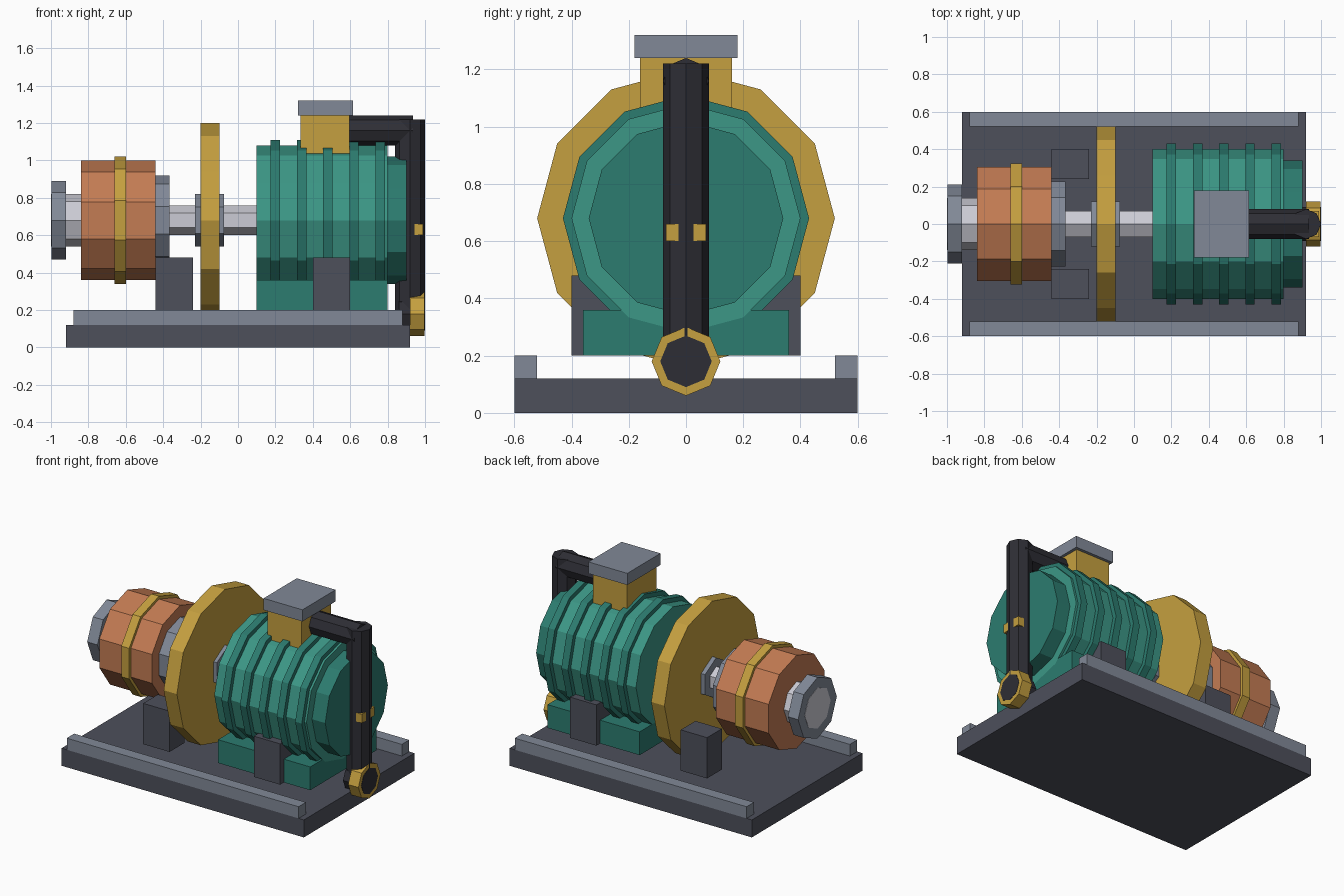
import bpy, bmesh
from math import sin, cos, pi
from mathutils import Vector

cube = bpy.data.objects.get("Cube")
if cube:
    bpy.data.objects.remove(cube, do_unlink=True)


def material(name, rgb):
    m = bpy.data.materials.new(name)
    m.use_nodes = True
    m.diffuse_color = (*rgb, 1)
    m.node_tree.nodes["Principled BSDF"].inputs["Base Color"].default_value = (*rgb, 1)
    return m


GOLD = material("brass", (0.56, 0.35, 0.05))
COPPER = material("copper", (0.55, 0.20, 0.087))
GREEN = material("light_green", (0.045, 0.31, 0.24))
DARK_GREEN = material("dark_green", (0.025, 0.20, 0.16))
STEEL = material("grey_steel", (0.22, 0.25, 0.31))
BRIGHT = material("bright_steel", (0.60, 0.60, 0.66))
SLATE = material("slate", (0.075, 0.079, 0.105))
BLACK = material("black_pipe", (0.027, 0.027, 0.035))


def finish(name, bm, mat):
    bmesh.ops.recalc_face_normals(bm, faces=bm.faces)
    mesh = bpy.data.meshes.new(name)
    bm.to_mesh(mesh)
    bm.free()
    mesh.materials.append(mat)
    ob = bpy.data.objects.new(name, mesh)
    bpy.context.collection.objects.link(ob)
    return ob


def box(name, mat, x, y, z):
    """Box from (min, max) ranges."""
    bm = bmesh.new()
    bmesh.ops.create_cube(bm, size=1)
    for v in bm.verts:
        v.co = Vector([(a + b) / 2 + c * (b - a) for (a, b), c in zip((x, y, z), v.co)])
    return finish(name, bm, mat)


def prism(name, mat, sides, r, start, end, u=Vector((0, 0, 1))):
    """Faceted bar between two points, with one corner in direction u."""
    start, end = Vector(start), Vector(end)
    w = (end - start).normalized().cross(u)
    bm = bmesh.new()
    rings = []
    for p in (start, end):
        angles = [2 * pi * i / sides for i in range(sides)]
        rings.append([bm.verts.new(p + r * (u * cos(a) + w * sin(a))) for a in angles])
        bm.faces.new(rings[-1])
    for i in range(sides):
        j = (i + 1) % sides
        bm.faces.new((rings[0][i], rings[0][j], rings[1][j], rings[1][i]))
    return finish(name, bm, mat)


AXIS = 0.68


def turned(name, mat, sides, r, x0, x1, z=AXIS):
    return prism(name, mat, sides, r, (x0, 0, z), (x1, 0, z))


# Base plate, side rails and support blocks
box("base_plate", SLATE, (-0.92, 0.92), (-0.6, 0.6), (0, 0.12))
for side, s in (("left", 1), ("right", -1)):
    edge = "back" if s > 0 else "front"
    box(edge + "_rail", STEEL, (-0.88, 0.88), sorted((s * 0.52, s * 0.6)), (0.12, 0.2))
    for unit, x in (("motor", -0.34), ("pump", 0.5)):
        box(f"{edge}_{unit}_support", SLATE, (x - 0.1, x + 0.1),
            sorted((s * 0.24, s * 0.4)), (0.2, 0.48))

# Ribbed pump housing
turned("pump_body", GREEN, 12, 0.40, 0.10, 0.80)
turned("pump_end_cap", DARK_GREEN, 12, 0.34, 0.78, 0.90)
for i in range(5):
    x = 0.2 + 0.14 * i
    turned(f"pump_rib_{i + 1}", DARK_GREEN, 12, 0.43, x - 0.025, x + 0.025)
box("pump_foot", DARK_GREEN, (0.1, 0.8), (-0.36, 0.36), (0.2, 0.36))

# Drive shaft and flywheel
turned("drive_shaft", BRIGHT, 6, 0.08, -0.40, 0.14)
turned("flywheel_hub", STEEL, 6, 0.14, -0.23, -0.075)
turned("flywheel", GOLD, 12, 0.52, -0.20, -0.10)

# Motor
turned("motor_body", COPPER, 10, 0.32, -0.84, -0.44)
turned("motor_band", GOLD, 10, 0.34, -0.66, -0.60)
turned("motor_flange", STEEL, 10, 0.24, -0.45, -0.365)
turned("motor_collar", BRIGHT, 8, 0.14, -1.0, -0.80)
turned("motor_end_flange", STEEL, 8, 0.21, -0.998, -0.92)

# Outlet box and lid
box("outlet_box", GOLD, (0.335, 0.595), (-0.16, 0.16), (1.0, 1.24))
box("outlet_lid", STEEL, (0.32, 0.615), (-0.18, 0.18), (1.24, 1.32))

# Pipe work
turned("upper_pipe", BLACK, 8, 0.08, 0.50, 0.935, 1.16)
prism("down_pipe", BLACK, 8, 0.08, (0.92, 0, 0.18), (0.92, 0, 1.22), Vector((1, 0, 0)))
box("pipe_clamp", GOLD, (0.85, 0.989), (-0.07, 0.07), (0.6, 0.66))
turned("nozzle_core", BLACK, 8, 0.09, 0.86, 1.0, 0.18)
turned("nozzle_ring", GOLD, 8, 0.12, 0.92, 0.998, 0.18)
